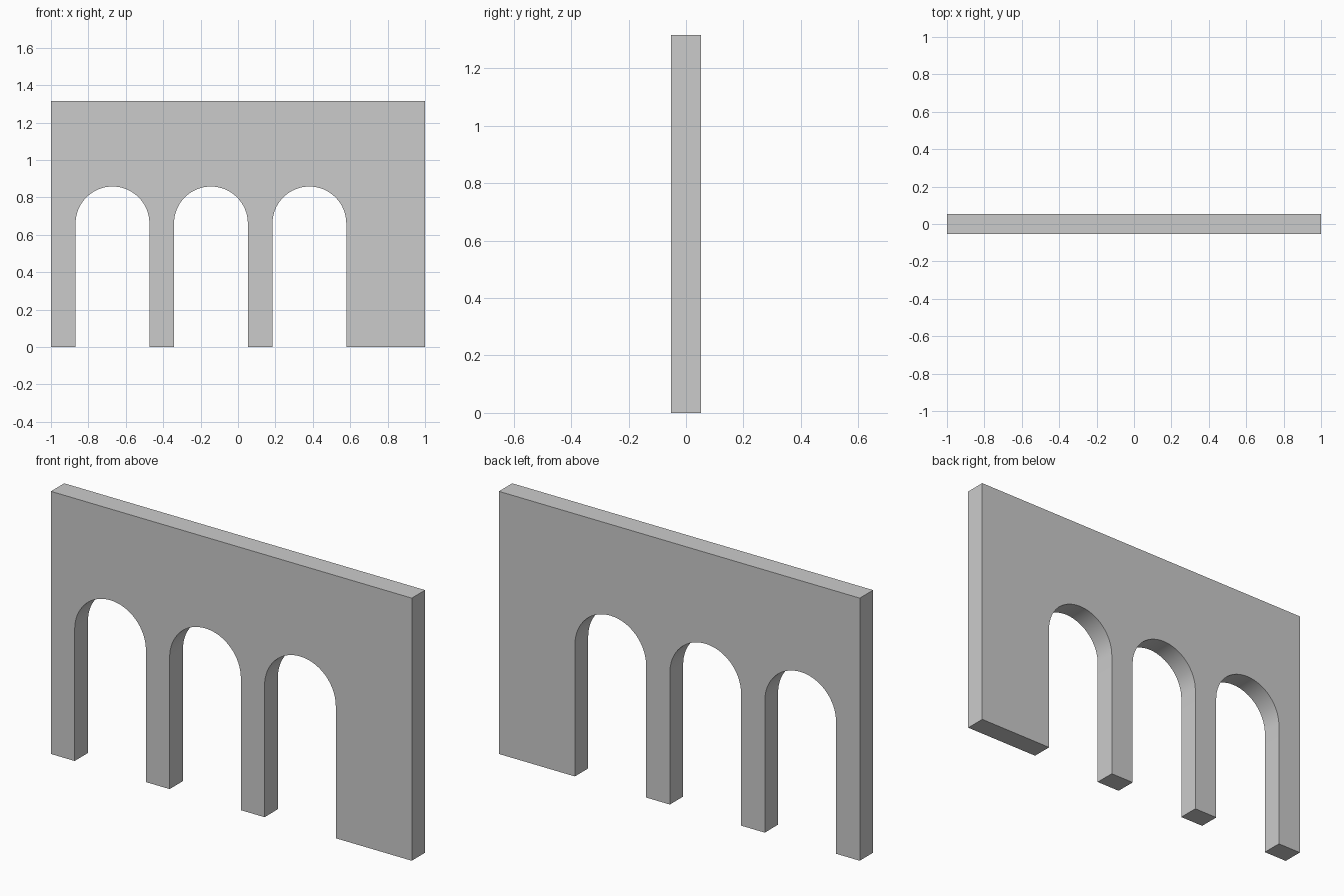
import bpy, bmesh, math

if "Cube" in bpy.data.objects:
    bpy.data.objects.remove(bpy.data.objects["Cube"])

U = 2 / 15.2            # module: pier 1, opening 3, end wall 3.2
HEIGHT, DEPTH = 10 * U, 0.8 * U
R, SPRING = 1.5 * U, 0.661
SEG = 32


def opening(x0):
    """Outline of one round-headed opening, left to right."""
    cx = x0 + R
    pts = [(x0, 0)]
    for i in range(SEG + 1):
        a = math.pi * (1 - i / SEG)
        pts.append((cx + R * math.cos(a), SPRING + R * math.sin(a)))
    return pts + [(x0 + 2 * R, 0)]


# Wall outline with three arches along the bottom
outline = [(-1, 0)]
for n in range(3):
    outline += opening(-1 + U + n * 4 * U)
outline += [(1, 0), (1, HEIGHT), (-1, HEIGHT)]

# Extrude the outline to the wall thickness
bm = bmesh.new()
face = bm.faces.new([bm.verts.new((x, -DEPTH / 2, z)) for x, z in outline])
ext = bmesh.ops.extrude_face_region(bm, geom=[face], use_keep_orig=True)
moved = [g for g in ext["geom"] if isinstance(g, bmesh.types.BMVert)]
bmesh.ops.translate(bm, vec=(0, DEPTH, 0), verts=moved)
bmesh.ops.recalc_face_normals(bm, faces=bm.faces)
mesh = bpy.data.meshes.new("arcade_wall")
bm.to_mesh(mesh)
bm.free()

wall = bpy.data.objects.new("arcade_wall", mesh)
bpy.context.collection.objects.link(wall)
bpy.context.view_layer.objects.active = wall
wall.select_set(True)
bpy.ops.object.shade_smooth_by_angle(angle=math.radians(30))
